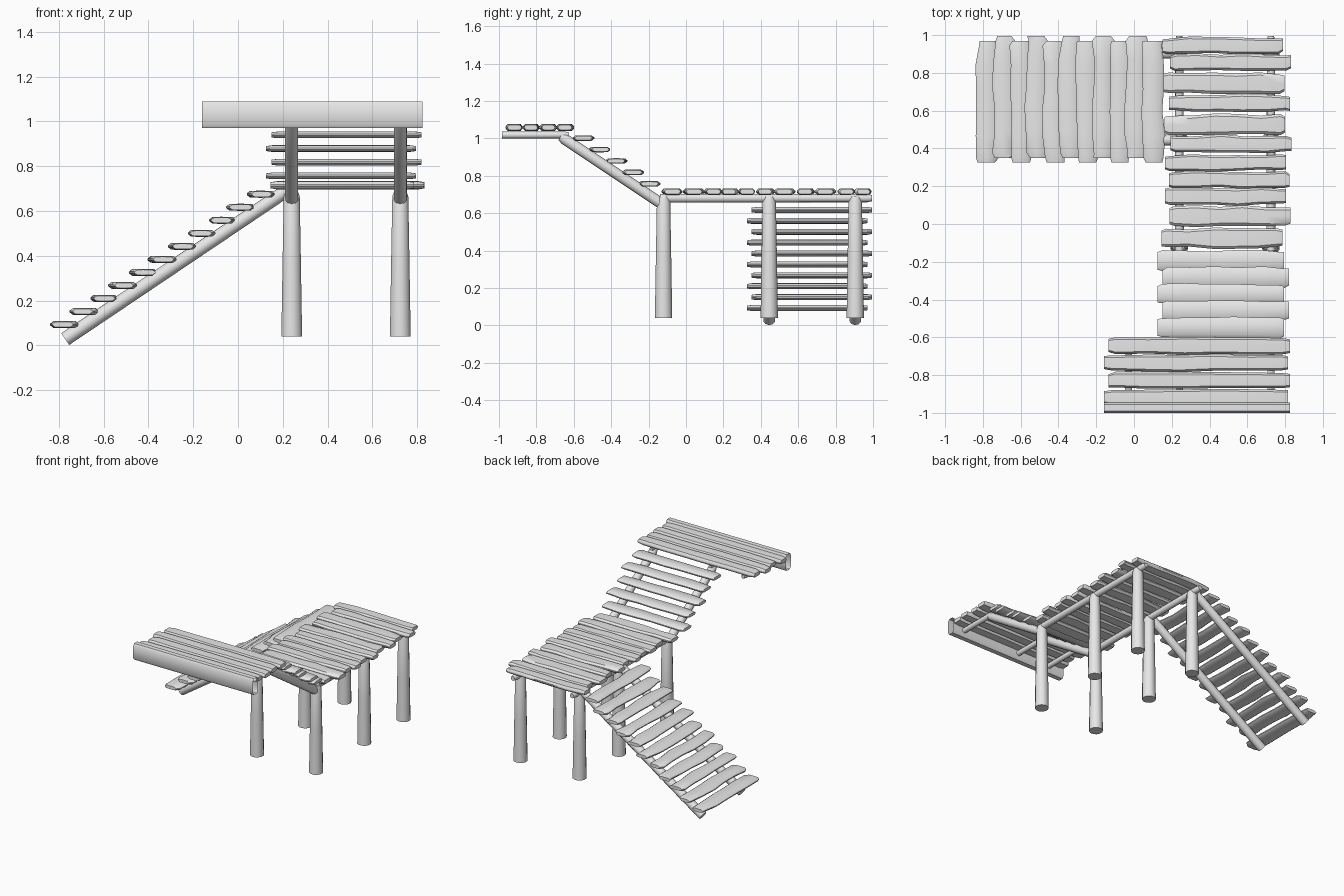
import bpy, bmesh, math, random
from mathutils import Vector

random.seed(4)
cube = bpy.data.objects.get("Cube")
if cube:
    bpy.data.objects.remove(cube)

# Single weathered grey wood colour
wood = bpy.data.materials.new("grey_wood")
wood.use_nodes = True
grey = (0.8, 0.8, 0.8, 1)
wood.diffuse_color = grey
wood.node_tree.nodes["Principled BSDF"].inputs["Base Color"].default_value = grey


def loft(name, rings, caps=True, angle=40):
    """Skin a tube through equally sized rings of points."""
    bm = bmesh.new()
    loops = [[bm.verts.new(p) for p in ring] for ring in rings]
    n = len(loops[0])
    for a, b in zip(loops, loops[1:]):
        for i in range(n):
            j = (i + 1) % n
            bm.faces.new((a[i], a[j], b[j], b[i]))
    if caps:
        bm.faces.new(loops[0])
        bm.faces.new(loops[-1])
    bmesh.ops.recalc_face_normals(bm, faces=bm.faces)
    mesh = bpy.data.meshes.new(name)
    bm.to_mesh(mesh)
    bm.free()
    mesh.materials.append(wood)
    obj = bpy.data.objects.new(name, mesh)
    bpy.context.collection.objects.link(obj)
    bpy.ops.object.select_all(action="DESELECT")
    obj.select_set(True)
    bpy.context.view_layer.objects.active = obj
    bpy.ops.object.shade_smooth_by_angle(angle=math.radians(angle))
    return obj


def log(name, start, end, r0, r1, sides=10):
    """Round pole with a chamfered far end."""
    start, end = Vector(start), Vector(end)
    axis = (end - start).normalized()
    side = axis.orthogonal().normalized()
    up = axis.cross(side)
    stops = ((start, r0), (start.lerp(end, 0.5), (r0 + r1) / 2),
             (end - axis * 0.025, r1), (end, r1 * 0.75))
    turns = [math.tau * i / sides for i in range(sides)]
    loft(name, [[c + (side * math.cos(t) + up * math.sin(t)) * r for t in turns]
                for c, r in stops])


# Plank cross-section: flat top and bottom, chamfered long edges
SECTION = [(-0.5, -0.12), (-0.37, -0.5), (0, -0.53), (0.37, -0.5),
           (0.5, -0.12), (0.5, 0.12), (0.37, 0.5), (0, 0.53),
           (-0.37, 0.5), (-0.5, 0.12)]


def plank(name, axis, lo, hi, across, z, width, thick, wobble=0.006):
    """Rough-hewn board running along x or y, swelling and swaying a little."""
    rings = []
    stops = [0, 0.04, 0.22, 0.42, 0.6, 0.8, 0.96, 1]
    for k, t in enumerate(stops):
        tip = k in (0, len(stops) - 1)
        w = width * (0.8 if tip else 0.93 + 0.08 * math.sin(math.pi * t))
        h = thick * (0.75 if tip else 1)
        left, right = random.uniform(-wobble, wobble), random.uniform(-wobble, wobble)
        ring = []
        for u, v in SECTION:
            side = across + u * w + (left if u < 0 else right if u > 0 else 0)
            run = lo + (hi - lo) * t
            ring.append((run, side, z + v * h) if axis == "x" else (side, run, z + v * h))
        rings.append(ring)
    loft(name, rings)


POST_X = (0.24, 0.725)
STAIR_Y = (0.445, 0.905)

# Support posts
for x in POST_X:
    for y in (-0.12, *STAIR_Y):
        log("support_post", (x, y, 0.04), (x, y, 0.69), 0.048, 0.037, 12)

# Beams under the main deck, upper stair and upper landing
for x in POST_X:
    log("deck_beam", (x, -0.14, 0.68), (x, 0.995, 0.68), 0.024, 0.022)
    log("upper_stair_beam", (x, -0.13, 0.65), (x, -0.67, 1.01), 0.03, 0.03)
for x in (-0.03, *POST_X):
    log("landing_beam", (x, -0.985, 1.018), (x, -0.625, 1.018), 0.019, 0.019)

# Beams under the lower stair
for y in STAIR_Y:
    log("lower_stair_beam", (-0.772, y, 0.028), (0.23, y, 0.70), 0.032, 0.03)

# Main deck planks: position, width
deck = [(0.945, 0.085), (0.855, 0.09), (0.745, 0.11), (0.64, 0.09), (0.525, 0.11),
        (0.425, 0.09), (0.325, 0.085), (0.235, 0.085), (0.145, 0.09),
        (0.04, 0.11), (-0.075, 0.10)]
for i, (y, w) in enumerate(deck):
    shift = random.uniform(-0.01, 0.01)
    lo = (0.155, 0.185)[i % 2] + shift
    plank("deck_plank", "x", lo, lo + 0.64, y, 0.715, w, 0.034)

# Upper stair treads
for i in range(5):
    lo = (0.125, 0.15)[i % 2]
    plank("upper_stair_tread", "x", lo, lo + 0.67, -0.195 - i * 0.0885,
          0.757 + i * 0.061, 0.11, 0.028)

# Lower stair treads
for i in range(11):
    lo = (0.325, 0.35)[i % 2]
    plank("lower_stair_tread", "y", lo, lo + 0.645, -0.775 + i * 0.0875,
          0.093 + i * 0.0582, 0.115, 0.03, 0.01)

# Upper landing planks
for i in range(4):
    lo = (-0.135, -0.16)[i % 2]
    plank("landing_plank", "x", lo, lo + (0.96, 0.975)[i % 2], -0.645 - i * 0.091,
          1.058, 0.088, 0.036, 0.004)

# Hollow-ended fascia board along the landing's front edge
fascia = [(-0.99, 0.97), (-0.955, 0.97), (-0.945, 0.985), (-0.945, 1.075),
          (-0.955, 1.09), (-0.99, 1.09), (-1.0, 1.075), (-1.0, 0.985)]
loft("landing_fascia", [[(x, y, z) for y, z in fascia] for x in (-0.16, 0.33, 0.825)],
     caps=False, angle=50)
